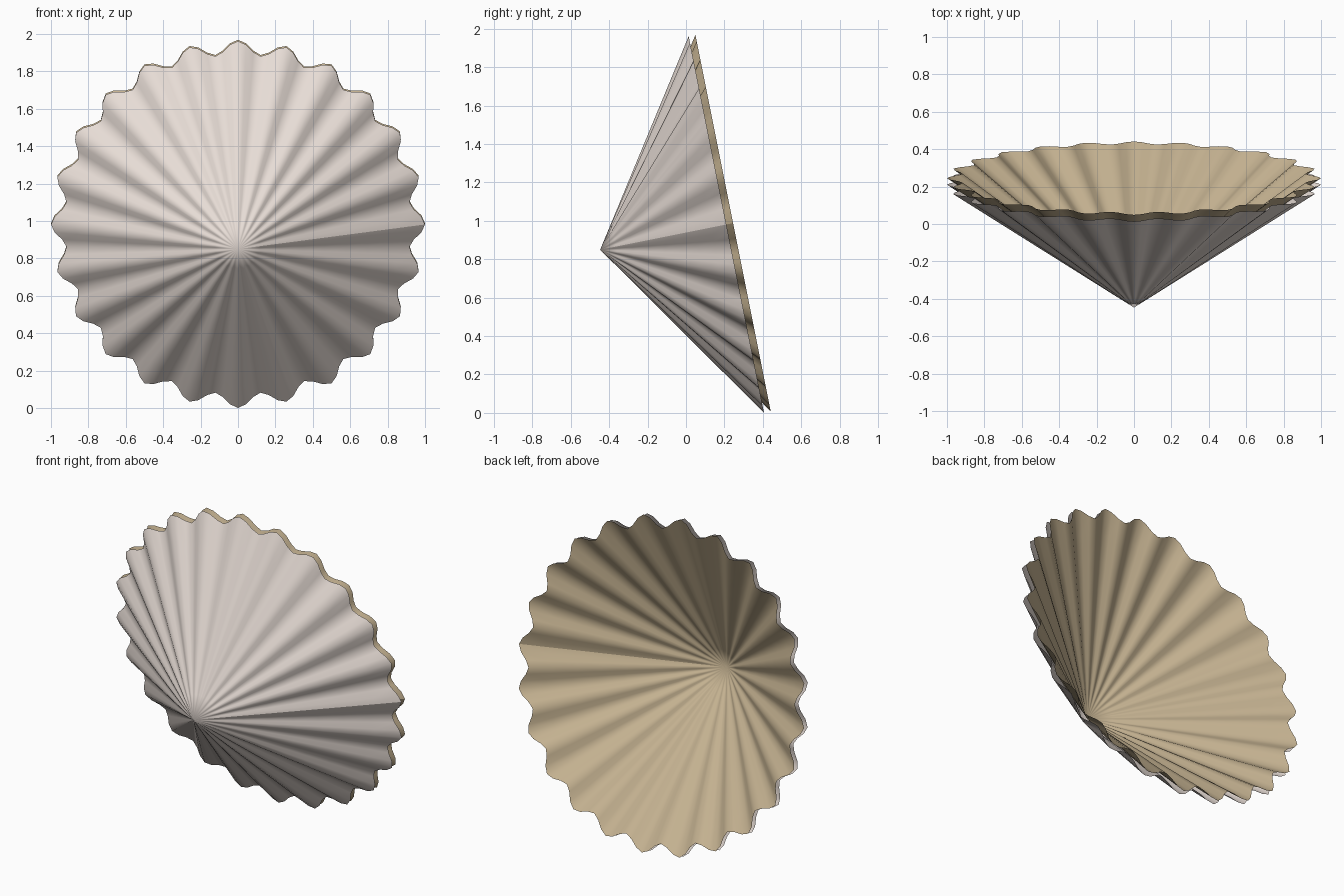
import bpy, bmesh, math
from mathutils import Matrix, Vector

if "Cube" in bpy.data.objects:
    bpy.data.objects.remove(bpy.data.objects["Cube"])

PLEATS, SEGS, RINGS = 24, 144, 8
DEPTH = 0.67
TILT = math.atan(0.2)


def material(name, rgb):
    m = bpy.data.materials.new(name)
    m.diffuse_color = (*rgb, 1)
    m.use_nodes = True
    m.node_tree.nodes["Principled BSDF"].inputs["Base Color"].default_value = m.diffuse_color
    return m


def pleated_cone(name, centre, mat, inward):
    """Open fluted cone: rim in a tilted plane at centre, tip toward the front."""
    bm = bmesh.new()
    # local frame: x right, y up along the rim plane, z toward the front
    place = Matrix.Translation(centre) @ Matrix.Rotation(math.pi / 2 + TILT, 4, 'X')
    tip = bm.verts.new(place @ Vector((0, 0, DEPTH)))
    rows = []
    for i in range(SEGS + 1):              # seam left open at the right side
        a = 2 * math.pi * i / SEGS
        rim = 0.9625 + 0.0375 * math.cos(PLEATS * a)
        row = []
        for j in range(1, RINGS + 1):
            t = j / RINGS
            p = Vector((rim * t * math.cos(a), rim * t * math.sin(a), DEPTH * (1 - t)))
            row.append(bm.verts.new(place @ p))
        rows.append(row)
    for r0, r1 in zip(rows, rows[1:]):
        bm.faces.new((tip, r0[0], r1[0]))
        for j in range(RINGS - 1):
            bm.faces.new((r0[j], r0[j + 1], r1[j + 1], r1[j]))
    if inward:
        bmesh.ops.reverse_faces(bm, faces=bm.faces[:])
    for f in bm.faces:
        f.smooth = True
    me = bpy.data.meshes.new(name)
    bm.to_mesh(me)
    bm.free()
    me.materials.append(mat)
    ob = bpy.data.objects.new(name, me)
    bpy.context.collection.objects.link(ob)
    return ob


# Pale outer skin and tan lining, set slightly back along the cone axis
pleated_cone("outer_shell", Vector((0, 0.210, 0.981)),
             material("pale_shell", (0.80, 0.72, 0.67)), False)
pleated_cone("inner_lining", Vector((0, 0.245, 0.988)),
             material("tan_lining", (0.55, 0.44, 0.28)), True)
